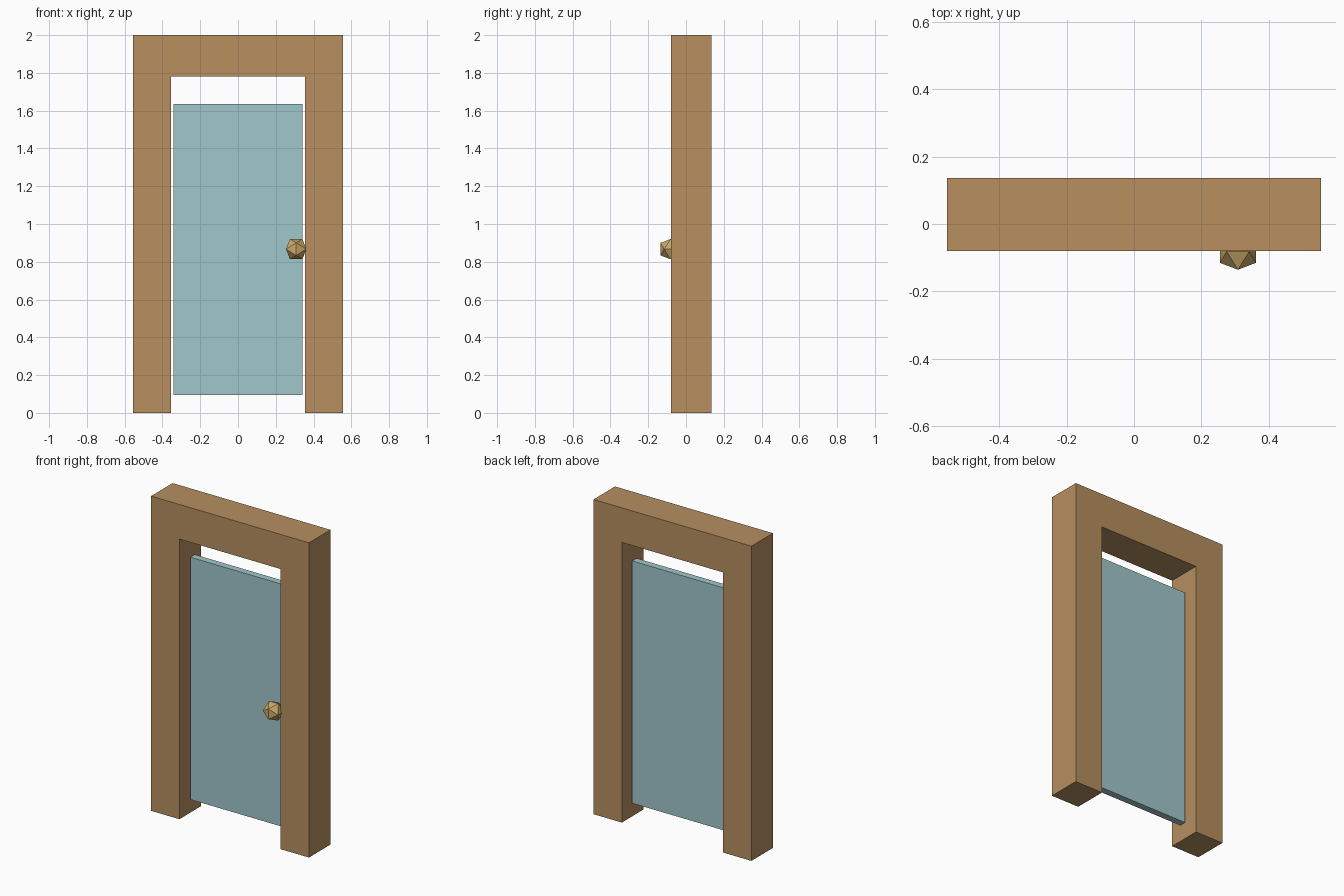
import bpy
import bmesh
from mathutils import Vector

cube = bpy.data.objects.get("Cube")
if cube:
    bpy.data.objects.remove(cube, do_unlink=True)


def linear(c):
    c /= 255
    return c / 12.92 if c <= 0.04045 else ((c + 0.055) / 1.055) ** 2.4


def material(name, *rgb):
    colour = [linear(c) for c in rgb] + [1]
    mat = bpy.data.materials.new(name)
    mat.use_nodes = True
    mat.diffuse_color = colour
    mat.node_tree.nodes["Principled BSDF"].inputs["Base Color"].default_value = colour
    return mat


def add_object(name, bm, mat):
    bmesh.ops.recalc_face_normals(bm, faces=bm.faces)
    mesh = bpy.data.meshes.new(name)
    bm.to_mesh(mesh)
    bm.free()
    mesh.materials.append(mat)
    obj = bpy.data.objects.new(name, mesh)
    bpy.context.collection.objects.link(obj)
    return obj


def extrude_profile(name, points, front, back, mat):
    """Extrude an x-z outline from front to back along y."""
    bm = bmesh.new()
    face = bm.faces.new([bm.verts.new((x, front, z)) for x, z in points])
    result = bmesh.ops.extrude_face_region(bm, geom=[face], use_keep_orig=True)
    moved = [v for v in result["geom"] if isinstance(v, bmesh.types.BMVert)]
    bmesh.ops.translate(bm, verts=moved, vec=(0, back - front, 0))
    return add_object(name, bm, mat)


wood = material("warm wood", 183, 143, 96)
glass = material("pale teal", 161, 199, 203)
brass = material("brass", 201, 168, 106)

# Door frame: one arch outline, mirrored from its left half
half = [(0.555, 2.0), (0.555, 0), (0.356, 0), (0.356, 1.78)]
arch = half + [(-x, z) for x, z in reversed(half)]
extrude_profile("door_frame", arch, -0.08, 0.136, wood)

# Door panel hung in the middle of the frame depth
w, low, high = 0.342, 0.095, 1.635
panel = [(-w, low), (w, low), (w, high), (-w, high)]
extrude_profile("door_panel", panel, 0.009, 0.053, glass)

# Knob: an icosahedron, the hull of three crossed golden rectangles
long, short = 0.0535, 0.0331
bm = bmesh.new()
for a in (-short, short):
    for b in (-long, long):
        for corner in ((a, 0, b), (0, b, a), (b, a, 0)):
            bm.verts.new(Vector(corner))
bmesh.ops.convex_hull(bm, input=bm.verts)
knob = add_object("door_knob", bm, brass)
knob.location = (0.308, -0.082, 0.867)
